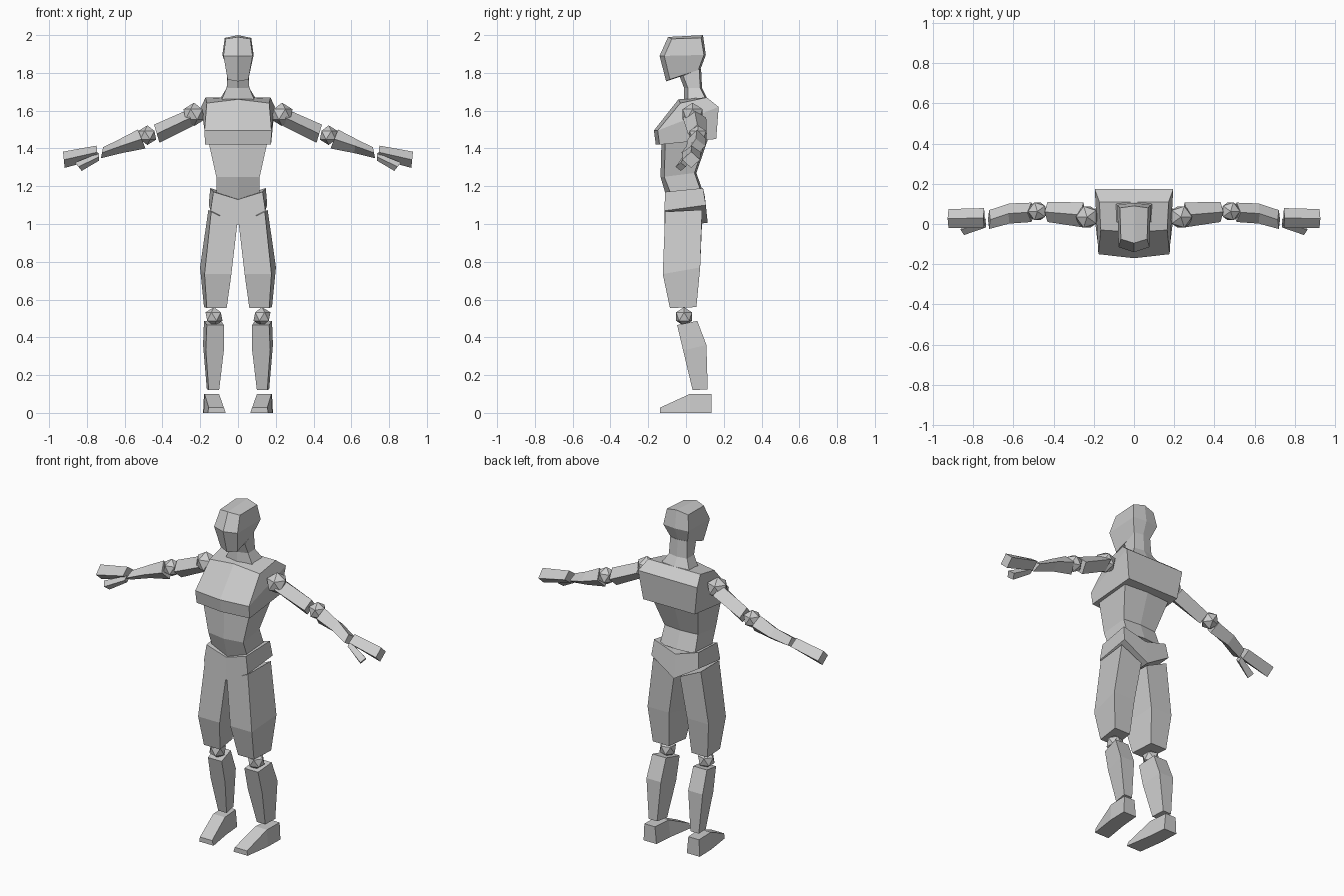
import bpy
import bmesh
from mathutils import Vector

cube = bpy.data.objects.get("Cube")
if cube:
    bpy.data.objects.remove(cube, do_unlink=True)

# One plain grey for the whole figure
grey = bpy.data.materials.new("plain_grey")
grey.use_nodes = True
grey.diffuse_color = (0.6, 0.6, 0.6, 1)
grey.node_tree.nodes["Principled BSDF"].inputs["Base Color"].default_value = grey.diffuse_color


def finish(name, bm, mirrored):
    """Turn a bmesh into a flat-shaded object, optionally mirrored to the other side."""
    bmesh.ops.recalc_face_normals(bm, faces=bm.faces)
    mesh = bpy.data.meshes.new(name)
    bm.to_mesh(mesh)
    bm.free()
    mesh.materials.append(grey)
    obj = bpy.data.objects.new(name, mesh)
    bpy.context.collection.objects.link(obj)
    if mirrored:
        mirror = obj.modifiers.new("other_side", 'MIRROR')
        mirror.use_mirror_merge = False
    return obj


def loft(name, rings, mirrored=False):
    """Skin a stack of equal rings and close both ends."""
    bm = bmesh.new()
    loops = [[bm.verts.new(point) for point in ring] for ring in rings]
    count = len(loops[0])
    for low, high in zip(loops, loops[1:]):
        for i in range(count):
            j = (i + 1) % count
            bm.faces.new((low[i], low[j], high[j], high[i]))
    for end in (loops[0], loops[-1]):
        if count == 6:
            # Split the cap along the centre line of the body
            bm.faces.new(end[:4])
            bm.faces.new((end[0], end[3], end[4], end[5]))
        else:
            bm.faces.new(end)
    return finish(name, bm, mirrored)


def body_ring(front_width, back_width, front, back, z_front, z_back,
              ridge=0.02, back_ridge=0.01, sag=0.0, back_sag=0.0):
    """Symmetric six-point ring with a centre ridge at the front and the back."""
    front_side = Vector((front_width, front + ridge, z_front))
    back_side = Vector((back_width, back - back_ridge, z_back))
    flip = Vector((-1, 1, 1))
    return [Vector((0, front, z_front - sag)), front_side, back_side,
            Vector((0, back, z_back - back_sag)),
            back_side * flip, front_side * flip]


def leg_ring(inner, outer, front, back, z_front, z_back, splay=0.015, sag=0.0):
    """Four-point ring whose rear corners sit slightly further out."""
    return [(inner, front, z_front - sag), (outer, front, z_front),
            (outer + splay, back, z_back), (inner + splay, back, z_back - sag)]


def arm_ring(x, y, z, depth, height, lean=0.3):
    """Diamond-shaped ring leaning with the slope of the arm."""
    return [(x + lean * height, y, z + height), (x, y - depth, z),
            (x - lean * height, y, z - height), (x, y + depth, z)]


def foot_ring(inner, outer, y, top, taper=0.01):
    """Upright four-point ring across the foot."""
    return [(inner, y, 0), (outer, y, 0),
            (outer - taper / 2, y, top), (inner + taper, y, top)]


def ball(name, centre, radius):
    """Twenty-sided joint on both sides of the body."""
    bm = bmesh.new()
    bmesh.ops.create_icosphere(bm, subdivisions=1, radius=radius)
    bmesh.ops.translate(bm, verts=bm.verts, vec=centre)
    return finish(name, bm, True)


# Head and neck
loft("head", [
    body_ring(0.055, 0.055, -0.105, 0.075, 1.765, 1.815, sag=0.01),
    body_ring(0.077, 0.083, -0.14, 0.105, 1.89, 1.895, ridge=0.025),
    body_ring(0.065, 0.07, -0.095, 0.09, 1.98, 1.985, sag=-0.01, back_sag=-0.015),
])
loft("neck", [
    body_ring(0.09, 0.09, -0.01, 0.11, 1.65, 1.67),
    body_ring(0.06, 0.06, -0.01, 0.085, 1.72, 1.72),
    body_ring(0.055, 0.055, -0.035, 0.08, 1.785, 1.82),
])

# Torso
loft("chest", [
    body_ring(0.175, 0.17, -0.16, 0.16, 1.42, 1.45, back_ridge=0),
    body_ring(0.177, 0.195, -0.17, 0.173, 1.495, 1.62, back_ridge=0),
    body_ring(0.165, 0.172, -0.04, 0.11, 1.64, 1.67, ridge=0.01, sag=-0.02, back_ridge=0),
])
loft("abdomen", [
    body_ring(0.115, 0.115, -0.10, 0.09, 1.16, 1.17, sag=0.03),
    body_ring(0.115, 0.11, -0.135, 0.055, 1.25, 1.27),
    body_ring(0.155, 0.155, -0.13, 0.12, 1.43, 1.46),
])
loft("pelvis", [
    body_ring(0.145, 0.155, -0.115, 0.115, 1.07, 1.10, ridge=0, sag=0.075, back_sag=0.095),
    body_ring(0.13, 0.147, -0.11, 0.10, 1.17, 1.19, ridge=0, sag=0.04, back_sag=0.045),
])

# Legs
loft("thigh", [
    leg_ring(0.06, 0.165, -0.085, 0.055, 0.555, 0.56),
    leg_ring(0.035, 0.177, -0.123, 0.075, 0.735, 0.77, splay=0.024),
    leg_ring(0.004, 0.142, -0.11, 0.085, 1.065, 1.075, sag=0.065),
], True)
ball("knee", (0.127, -0.01, 0.51), 0.05)
loft("shin", [
    leg_ring(0.10, 0.155, 0.035, 0.115, 0.12, 0.125, splay=0.01),
    leg_ring(0.075, 0.17, -0.015, 0.108, 0.33, 0.36),
    leg_ring(0.075, 0.165, -0.047, 0.06, 0.465, 0.487),
], True)
loft("foot", [
    foot_ring(0.10, 0.185, 0.135, 0.10),
    foot_ring(0.09, 0.182, 0.02, 0.10),
    foot_ring(0.065, 0.16, -0.137, 0.028),
], True)

# Arms
ball("shoulder", (0.233, 0.035, 1.58), 0.062)
loft("upper_arm", [
    arm_ring(0.252, 0.045, 1.562, 0.062, 0.043),
    arm_ring(0.43, 0.06, 1.478, 0.05, 0.048),
], True)
ball("elbow", (0.48, 0.063, 1.47), 0.052)
loft("forearm", [
    arm_ring(0.51, 0.058, 1.45, 0.048, 0.05, lean=0.4),
    arm_ring(0.62, 0.052, 1.413, 0.05, 0.038, lean=0.1),
    arm_ring(0.72, 0.022, 1.377, 0.047, 0.029, lean=-0.2),
], True)
loft("hand", [
    arm_ring(0.745, 0.03, 1.38, 0.049, 0.035, lean=0.1),
    arm_ring(0.922, 0.027, 1.34, 0.047, 0.043, lean=0.1),
], True)
loft("thumb", [
    arm_ring(0.735, 0.005, 1.356, 0.022, 0.02, lean=0),
    arm_ring(0.845, -0.028, 1.303, 0.027, 0.022, lean=0.8),
], True)
